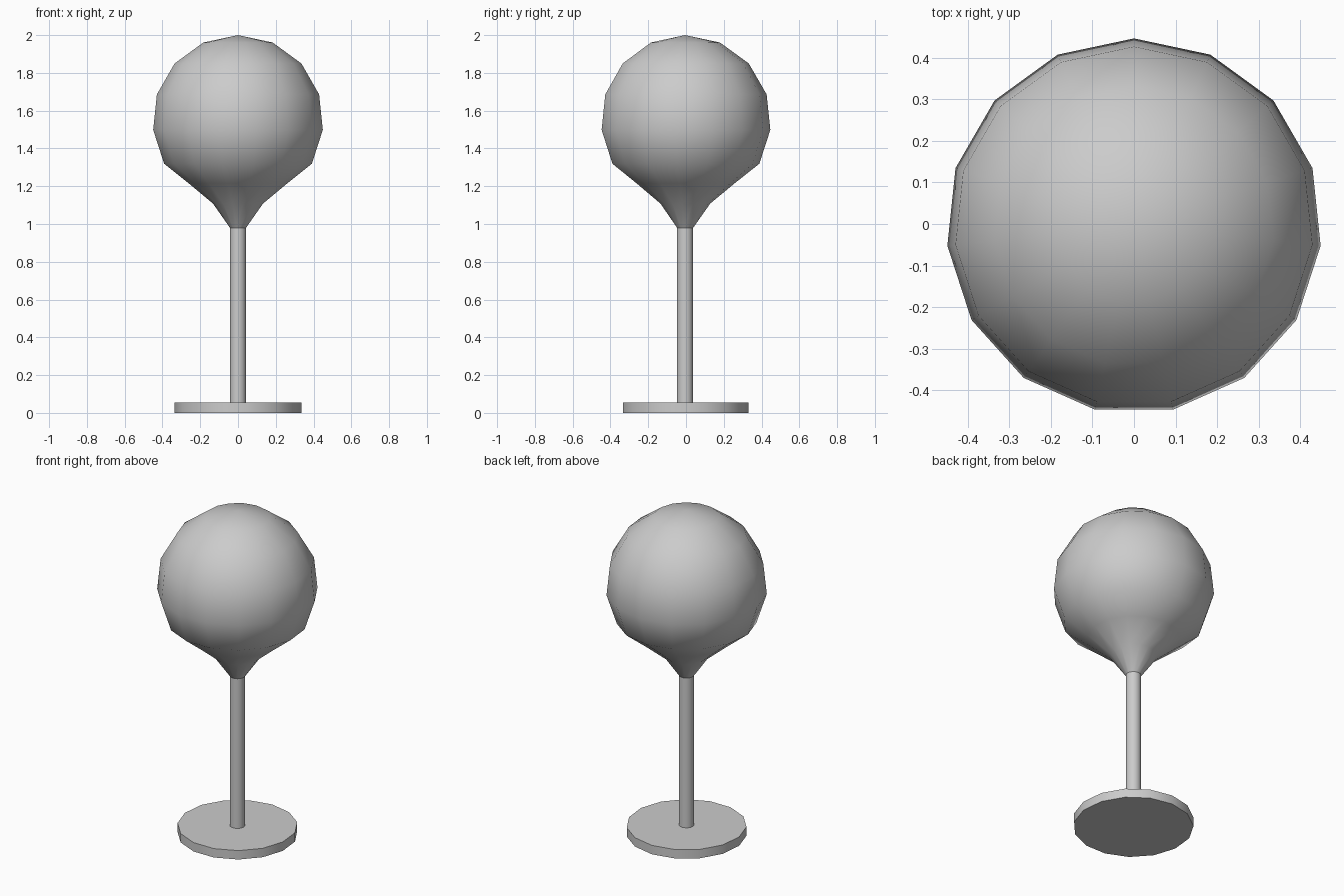
import bpy, bmesh, math

cube = bpy.data.objects.get("Cube")
if cube:
    bpy.data.objects.remove(cube, do_unlink=True)

SIDES = 15
CENTRE_Y = -0.005

grey = bpy.data.materials.new("plain_grey")
grey.use_nodes = True
colour = (0.6, 0.6, 0.6, 1)
grey.diffuse_color = colour
grey.node_tree.nodes["Principled BSDF"].inputs["Base Color"].default_value = colour


def lathe(name, profile):
    """Turn a (radius, height) profile about z; radius 0 makes a pole, open ends are capped."""
    bm = bmesh.new()
    rings = []
    for r, z in profile:
        count = SIDES if r > 0 else 1
        steps = [math.pi / 2 + math.tau * i / SIDES for i in range(count)]
        rings.append([bm.verts.new((r * math.cos(a), r * math.sin(a) + CENTRE_Y, z))
                      for a in steps])
    for low, high in zip(rings, rings[1:]):
        for i in range(SIDES):
            j = (i + 1) % SIDES
            if len(high) == 1:
                bm.faces.new((low[i], low[j], high[0]))
            else:
                bm.faces.new((low[i], low[j], high[j], high[i]))
    for ring in (rings[0], rings[-1]):
        if len(ring) > 1:
            bm.faces.new(ring)
    bmesh.ops.recalc_face_normals(bm, faces=bm.faces[:])
    mesh = bpy.data.meshes.new(name)
    bm.to_mesh(mesh)
    bm.free()
    mesh.materials.append(grey)
    obj = bpy.data.objects.new(name, mesh)
    bpy.context.collection.objects.link(obj)
    bpy.ops.object.select_all(action="DESELECT")
    obj.select_set(True)
    bpy.context.view_layer.objects.active = obj
    bpy.ops.object.shade_smooth_by_angle(angle=math.radians(40))
    return obj


# Flat disc foot and slim pole
lathe("base", [(0.337, 0), (0.337, 0.055)])
lathe("pole", [(0.043, 0.05), (0.043, 0.985)])

# Round head: a ball whose underside is drawn down into a neck
R = 0.454
neck = [(0.043, 0.98), (0.133, 1.108), (0.262, 1.215)]
ball = [(R * math.sin(math.radians(24 * k)), 2 - R + R * math.cos(math.radians(24 * k)))
        for k in range(5, 0, -1)]
lathe("head", neck + ball + [(0, 2)])
